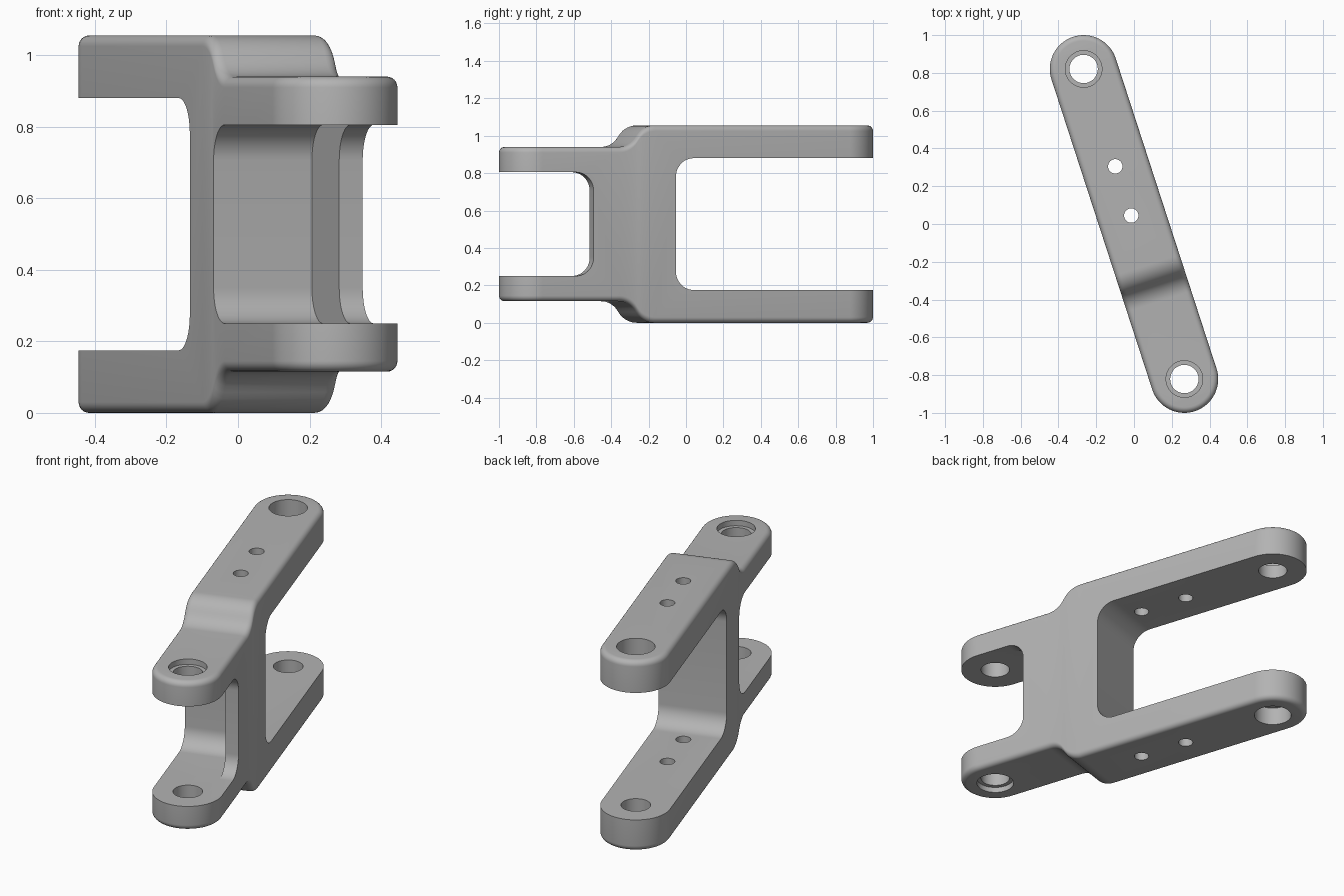
import bpy, bmesh, math
from mathutils import Matrix

cube = bpy.data.objects.get("Cube")
if cube:
    bpy.data.objects.remove(cube, do_unlink=True)

HALF, RADIUS = 0.863, 0.179       # pin spacing / 2 and arm half width
BACK_H, FRONT_H = 0.5275, 0.4125  # outer half heights
EDGE = 0.03                       # rounding of outer edges
STEP_A, STEP_B = -0.43, -0.23     # where the height steps

metal = bpy.data.materials.new("grey_metal")
metal.use_nodes = True
colour = (0.45, 0.45, 0.45, 1)
metal.diffuse_color = colour
metal.node_tree.nodes["Principled BSDF"].inputs["Base Color"].default_value = colour


def make_object(name, bm):
    bmesh.ops.recalc_face_normals(bm, faces=bm.faces)
    mesh = bpy.data.meshes.new(name)
    bm.to_mesh(mesh)
    bm.free()
    obj = bpy.data.objects.new(name, mesh)
    mesh.materials.append(metal)
    bpy.context.collection.objects.link(obj)
    return obj


def half_height(y):
    """Outer half height: two tangent arcs join the front and back levels."""
    rise, run = BACK_H - FRONT_H, STEP_B - STEP_A
    r = (run * run + rise * rise) / (4 * rise)
    if y <= STEP_A:
        return FRONT_H
    if y >= STEP_B:
        return BACK_H
    if y < (STEP_A + STEP_B) / 2:
        return FRONT_H + r - math.sqrt(r * r - (y - STEP_A) ** 2)
    return BACK_H - r + math.sqrt(r * r - (STEP_B - y) ** 2)


def outline(inset):
    """Rounded-end bar outline, shrunk by inset."""
    r, n, m = RADIUS - inset, 20, 16
    arc = [math.pi / 2 * i / n for i in range(n + 1)]
    side = [(r * math.sin(a), -HALF - r * math.cos(a)) for a in arc]
    side += [(r, STEP_A + (STEP_B - STEP_A) * i / m) for i in range(m + 1)]
    side += [(r * math.cos(a), HALF + r * math.sin(a)) for a in arc]
    side[0], side[-1] = (0, side[0][1]), (0, side[-1][1])
    return side + [(-x, y) for x, y in side[-2:0:-1]]


def build_body():
    bm = bmesh.new()
    levels = []
    for i in range(7):
        a = math.pi / 2 * i / 6
        levels.append((EDGE * (1 - math.cos(a)), EDGE * (1 - math.sin(a))))
    # rings run from the bottom cap, up the wall, to the top cap
    stack = [(d, e, -1) for d, e in reversed(levels)] + [(d, e, 1) for d, e in levels]
    rings = [[bm.verts.new((x, y, s * (half_height(y) - e))) for x, y in outline(d)]
             for d, e, s in stack]
    count = len(rings[0])
    for low, high in zip(rings, rings[1:]):
        for i in range(count):
            j = (i + 1) % count
            bm.faces.new((low[i], low[j], high[j], high[i]))
    # caps: strips across the bar
    for ring in (rings[0], rings[-1]):
        for i in range(count // 2):
            strip = [ring[i], ring[i + 1], ring[-i - 1], ring[-i % count]]
            bm.faces.new(list(dict.fromkeys(strip)))
    return make_object("clevis_link", bm)


def slot(name, wall, mouth, half, x0, x1, fillet=0.1):
    """Opening with filleted inner corners, from the mouth to the wall."""
    s = 1 if mouth > wall else -1
    pts = [(mouth, -half)]
    for i in range(13):
        a = math.pi / 2 * i / 12
        pts.append((wall + s * fillet * (1 - math.sin(a)), -half + fillet * (1 - math.cos(a))))
    pts += [(y, -z) for y, z in reversed(pts)]
    bm = bmesh.new()
    face = bm.faces.new([bm.verts.new((x0, y, z)) for y, z in pts])
    new = bmesh.ops.extrude_face_region(bm, geom=[face])["geom"]
    bmesh.ops.translate(bm, vec=(x1 - x0, 0, 0),
                        verts=[v for v in new if isinstance(v, bmesh.types.BMVert)])
    return make_object(name, bm)


def drill(name, y, r, z0, z1):
    bm = bmesh.new()
    bmesh.ops.create_cone(bm, cap_ends=True, segments=48, radius1=r, radius2=r,
                          depth=z1 - z0, matrix=Matrix.Translation((0, y, (z0 + z1) / 2)))
    return make_object(name, bm)


body = build_body()

# fork openings; the front wall is set back beside a narrow rib
cutters = [slot("back_opening", -0.115, 1.3, 0.3525, -0.4, 0.4),
           slot("front_opening", -0.577, -1.3, 0.2775, -0.4, 0.4),
           slot("front_recess", -0.33, -1.3, 0.2775, -0.4, 0.11)]

# pin holes with counterbores, and the small holes
for y, depth, height in ((HALF, 0.1, BACK_H), (-HALF, 0.03, FRONT_H)):
    cutters.append(drill("pin_hole", y, 0.075, -0.7, 0.7))
    cutters.append(drill("top_counterbore", y, 0.097, height - depth, 0.7))
    cutters.append(drill("bottom_counterbore", y, 0.097, -0.7, depth - height))
for y in (0.321, 0.047):
    cutters.append(drill("small_hole", y, 0.038, -0.7, 0.7))

bpy.context.view_layer.objects.active = body
for cutter in cutters:
    mod = body.modifiers.new("cut", "BOOLEAN")
    mod.operation, mod.solver, mod.object = "DIFFERENCE", "EXACT", cutter
    bpy.ops.object.modifier_apply(modifier=mod.name)
    bpy.data.objects.remove(cutter, do_unlink=True)

# turn the link and stand it on the ground
body.data.transform(Matrix.Translation((0, 0, BACK_H)) @ Matrix.Rotation(math.radians(18), 4, "Z"))
for obj in bpy.context.selected_objects:
    obj.select_set(False)
body.select_set(True)
bpy.ops.object.shade_smooth_by_angle(angle=math.radians(30))
